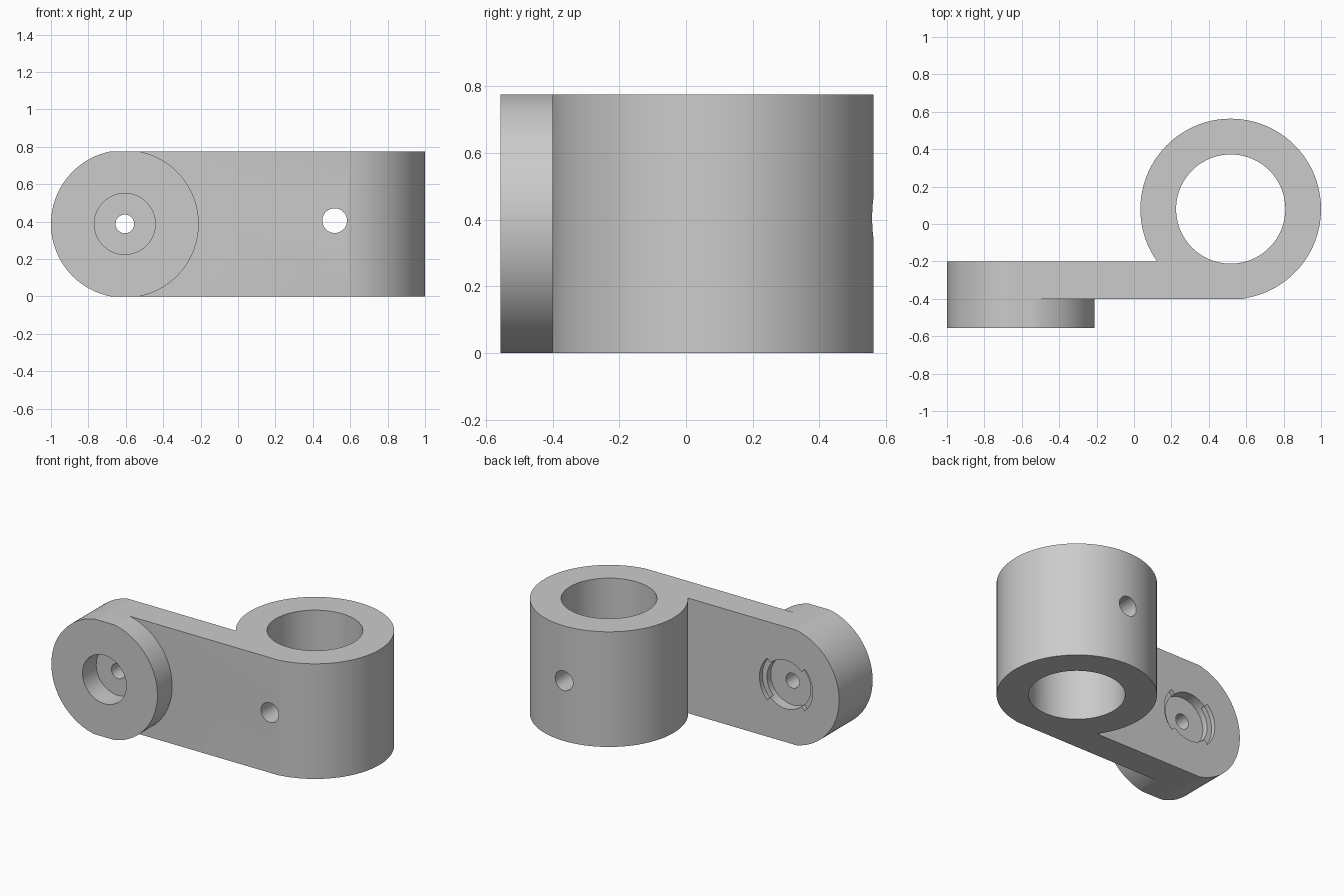
import bpy, bmesh
from math import sin, cos, asin, pi, radians
from mathutils import Vector

cube = bpy.data.objects.get("Cube")
if cube:
    bpy.data.objects.remove(cube, do_unlink=True)

grey = bpy.data.materials.new("plain grey")
grey.use_nodes = True
colour = (0.6, 0.6, 0.6, 1)
grey.diffuse_color = colour
for node in grey.node_tree.nodes:
    if node.type == 'BSDF_PRINCIPLED':
        node.inputs["Base Color"].default_value = colour

HEIGHT = 0.775
MID = HEIGHT / 2
TUBE = (0.517, 0.08)
TUBE_R = 0.483
PIVOT = (-0.605, MID)
ARM_FRONT, ARM_BACK, BOSS_FRONT = -0.4, -0.2, -0.557


def arc(centre, r, a0, a1, n):
    """Points on an arc, both ends included."""
    steps = [a0 + (a1 - a0) * i / n for i in range(n + 1)]
    return [(centre[0] + r * cos(a), centre[1] + r * sin(a)) for a in steps]


def circle(centre, r, n=96):
    return arc(centre, r, 0, 2 * pi, n)[:-1]


def prism(name, points, axis, lo, hi):
    """Extrude an outline along y (outline in x, z) or z (outline in x, y)."""
    bm = bmesh.new()
    place = (lambda p: (p[0], lo, p[1])) if axis == 'y' else (lambda p: (p[0], p[1], lo))
    face = bm.faces.new([bm.verts.new(place(p)) for p in points])
    out = bmesh.ops.extrude_face_region(bm, geom=[face])
    move = Vector((0, hi - lo, 0) if axis == 'y' else (0, 0, hi - lo))
    bmesh.ops.translate(bm, vec=move, verts=[v for v in out["geom"] if isinstance(v, bmesh.types.BMVert)])
    bmesh.ops.recalc_face_normals(bm, faces=bm.faces)
    mesh = bpy.data.meshes.new(name)
    bm.to_mesh(mesh)
    bm.free()
    mesh.materials.append(grey)
    ob = bpy.data.objects.new(name, mesh)
    bpy.context.collection.objects.link(ob)
    return ob


def combine(ob, tool, operation):
    """Apply a boolean and discard the tool object."""
    tool.hide_render = True
    mod = ob.modifiers.new(operation, 'BOOLEAN')
    mod.operation, mod.object, mod.solver = operation, tool, 'EXACT'
    bpy.context.view_layer.objects.active = ob
    bpy.ops.object.modifier_apply(modifier=mod.name)
    bpy.data.objects.remove(tool, do_unlink=True)


# Clamp ring and arm share one plan outline
join = pi + asin((TUBE[1] - ARM_BACK) / TUBE_R)
plan = [(PIVOT[0], ARM_FRONT), (TUBE[0] + 0.07, ARM_FRONT)]
plan += arc(TUBE, TUBE_R, radians(-80), join, 96)
plan += [(PIVOT[0], ARM_BACK)]
bracket = prism("bracket_body", plan, 'z', 0, HEIGHT)

# Round boss at the arm's end, trimmed flat at top and bottom
rim = [(x, min(max(z, 0), HEIGHT)) for x, z in circle(PIVOT, 0.395, 128)]
combine(bracket, prism("boss", rim, 'y', BOSS_FRONT, ARM_BACK), 'UNION')

# Ring bore and the cross hole through both of its walls
combine(bracket, prism("bore", circle(TUBE, 0.292), 'z', -0.1, 1), 'DIFFERENCE')
combine(bracket, prism("cross_hole", circle((TUBE[0], 0.405), 0.066, 48), 'y', -1, 1), 'DIFFERENCE')

# Boss: front counterbore, back recess and through hole
for name, r, lo, hi in (("counterbore", 0.163, -0.7, BOSS_FRONT + 0.146),
                        ("back_recess", 0.163, ARM_BACK - 0.07, 0),
                        ("pivot_hole", 0.05, -0.7, 0)):
    combine(bracket, prism(name, circle(PIVOT, r, 64), 'y', lo, hi), 'DIFFERENCE')

# Shallow notches on both sides of the back recess
for turn in (0, pi):
    sector = [PIVOT] + arc(PIVOT, 0.198, turn - pi / 4, turn + pi / 4, 24)
    combine(bracket, prism("notch", sector, 'y', ARM_BACK - 0.03, 0), 'DIFFERENCE')

bpy.ops.object.select_all(action='DESELECT')
bracket.select_set(True)
bpy.context.view_layer.objects.active = bracket
bpy.ops.object.shade_smooth_by_angle(angle=radians(30))
